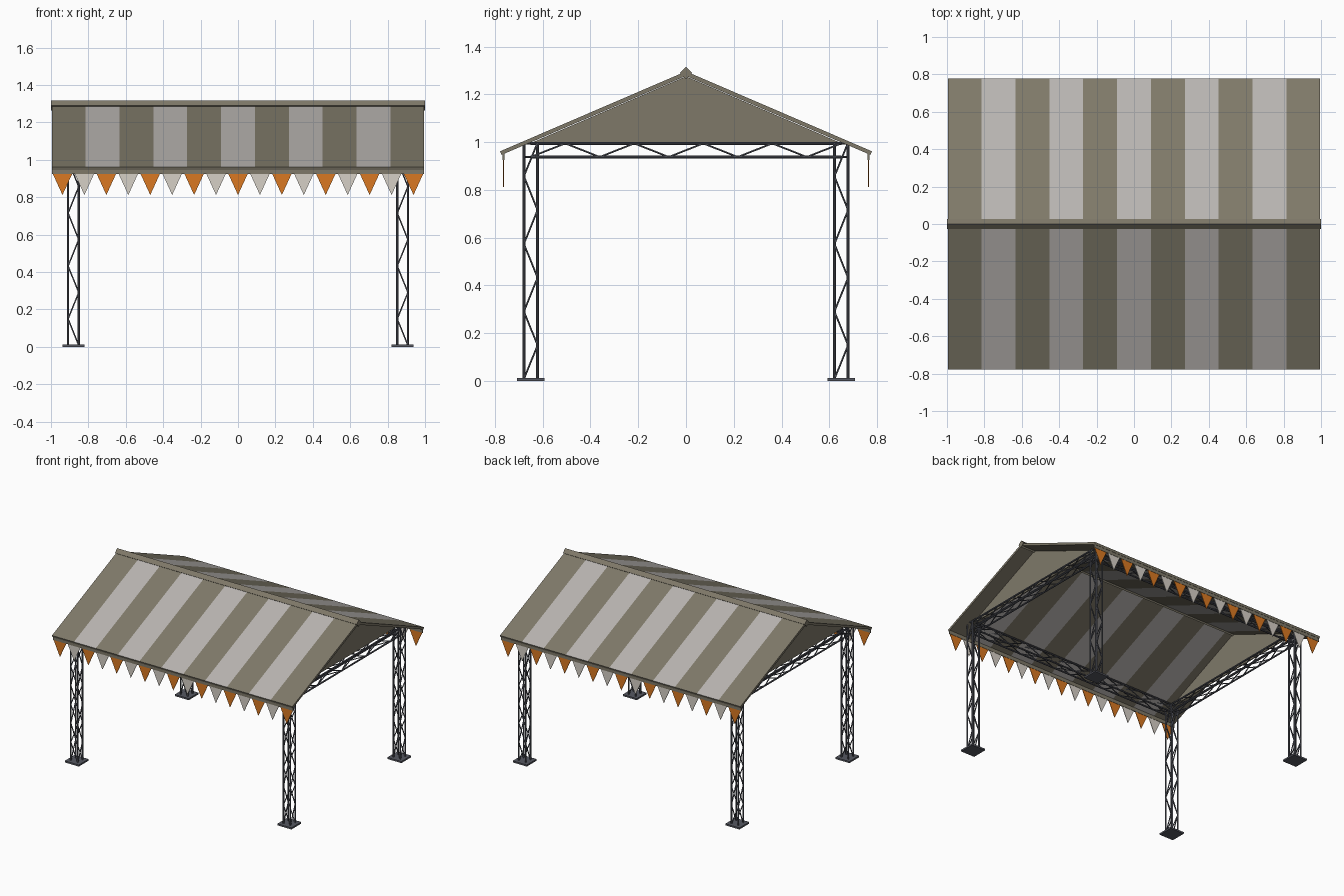
import bpy, bmesh, math
from mathutils import Vector

if "Cube" in bpy.data.objects:
    bpy.data.objects.remove(bpy.data.objects["Cube"])


def material(name, rgb):
    m = bpy.data.materials.new(name)
    lin = [((c / 255 + 0.055) / 1.055) ** 2.4 for c in rgb]
    m.diffuse_color = (*lin, 1)
    m.use_nodes = True
    m.node_tree.nodes["Principled BSDF"].inputs["Base Color"].default_value = m.diffuse_color
    return m


BROWN = material("olive canvas", (127, 121, 105))
PALE = material("pale canvas", (184, 180, 177))
STEEL = material("dark steel", (86, 88, 97))
ORANGE = material("orange flag", (218, 121, 34))
CREAM = material("cream flag", (214, 208, 198))


def finish(name, bm, mats):
    bmesh.ops.recalc_face_normals(bm, faces=bm.faces[:])
    me = bpy.data.meshes.new(name)
    bm.to_mesh(me)
    bm.free()
    for m in mats:
        me.materials.append(m)
    ob = bpy.data.objects.new(name, me)
    bpy.context.collection.objects.link(ob)
    return ob


def box(bm, center, size):
    vs = bmesh.ops.create_cube(bm, size=1)["verts"]
    for v in vs:
        v.co = Vector(center) + Vector([a * b for a, b in zip(v.co, size)])


def prism(bm, loop, shift):
    """Closed solid from a planar loop moved along a vector."""
    a = [bm.verts.new(p) for p in loop]
    b = [bm.verts.new(Vector(p) + Vector(shift)) for p in loop]
    n = len(a)
    bm.faces.new(a)
    bm.faces.new(b[::-1])
    for i in range(n):
        bm.faces.new((a[i], b[i], b[(i + 1) % n], a[(i + 1) % n]))


def tube(bm, a, b, r, sides):
    d = b - a
    vs = bmesh.ops.create_cone(bm, cap_ends=True, segments=sides,
                               radius1=r, radius2=r, depth=d.length)["verts"]
    q = d.to_track_quat('Z', 'Y')
    for v in vs:
        v.co = q @ v.co + (a + b) / 2


def lattice(bm, a, b, u, v, steps):
    """Box truss from a to b: four chords and a zigzag on each side."""
    a, b = Vector(a), Vector(b)
    h = 0.0285
    u, v = Vector(u) * h, Vector(v) * h
    for s in (-1, 1):
        for t in (-1, 1):
            tube(bm, a + u * s + v * t, b + u * s + v * t, 0.006, 8)
    for i in range(steps):
        p, q = a.lerp(b, i / steps), a.lerp(b, (i + 1) / steps)
        k = 1 if i % 2 == 0 else -1
        for s in (-1, 1):
            tube(bm, p + u * k + v * s, q - u * k + v * s, 0.0037, 6)
            tube(bm, p - v * k + u * s, q + v * k + u * s, 0.0037, 6)


LX, LY = 0.88, 0.65      # leg positions
TZ = 0.966               # centre height of the roof trusses
X, Y, Z = (1, 0, 0), (0, 1, 0), (0, 0, 1)

# Legs with foot plates
for sx, nx in ((-1, "left"), (1, "right")):
    for sy, ny in ((-1, "front"), (1, "back")):
        bm = bmesh.new()
        lattice(bm, (sx * LX, sy * LY, 0.008), (sx * LX, sy * LY, 0.998), X, Y, 7)
        finish(f"{ny}_{nx}_leg", bm, [STEEL])
        bm = bmesh.new()
        box(bm, (sx * LX, sy * LY, 0.006), (0.116, 0.116, 0.012))
        finish(f"{ny}_{nx}_foot_plate", bm, [STEEL])

# Trusses joining the leg tops
for s, side, end in ((-1, "front", "left"), (1, "back", "right")):
    bm = bmesh.new()
    lattice(bm, (-LX, s * LY, TZ), (LX, s * LY, TZ), Y, Z, 12)
    finish(f"{side}_truss", bm, [STEEL])
    bm = bmesh.new()
    lattice(bm, (s * LX, -LY, TZ), (s * LX, LY, TZ), X, Z, 9)
    finish(f"{end}_truss", bm, [STEEL])

# Striped canvas roof: inverted V section swept through the stripe seams
SLOPE, APEX, EAVE, HALF = 0.43, 1.296, 0.778, 0.995
section = [(-EAVE, APEX - SLOPE * EAVE), (0, APEX), (EAVE, APEX - SLOPE * EAVE),
           (EAVE - 0.006, APEX - SLOPE * EAVE - 0.015), (0, APEX - 0.019),
           (-EAVE + 0.006, APEX - SLOPE * EAVE - 0.015)]
STRIPES = 11
bm = bmesh.new()
rings = [[bm.verts.new((-HALF + 2 * HALF * i / STRIPES, y, z)) for y, z in section]
         for i in range(STRIPES + 1)]
for i in range(STRIPES):
    for j in range(6):
        k = (j + 1) % 6
        f = bm.faces.new((rings[i][j], rings[i][k], rings[i + 1][k], rings[i + 1][j]))
        f.material_index = 0 if j in (2, 5) else i % 2   # eave edges stay olive
for r in (rings[0], rings[-1]):
    bm.faces.new((r[0], r[1], r[4], r[5]))
    bm.faces.new((r[1], r[2], r[3], r[4]))
finish("canvas_roof", bm, [BROWN, PALE])

# Ridge cap: square bar turned on its edge
bm = bmesh.new()
d, rz = 0.026, 1.29
prism(bm, [(-1, 0, rz - d), (-1, d, rz), (-1, 0, rz + d), (-1, -d, rz)], (2, 0, 0))
finish("ridge_cap", bm, [BROWN])

# Gable panels
for s, end in ((-1, "left"), (1, "right")):
    bm = bmesh.new()
    top, low = APEX - 0.021, 0.996
    w = (top - low) / SLOPE
    prism(bm, [(s * LX - 0.004, -w, low), (s * LX - 0.004, w, low),
               (s * LX - 0.004, 0, top)], (0.008, 0, 0))
    finish(f"{end}_gable", bm, [BROWN])

# Eave bands and bunting
FLAGS, STEP, FY = 17, 0.1173, 0.764
for s, side in ((-1, "front"), (1, "back")):
    bm = bmesh.new()
    box(bm, (0, s * FY, 0.939), (2 * HALF, 0.008, 0.028))
    finish(f"{side}_eave_band", bm, [BROWN])
    for first, mat, label in ((0, ORANGE, "orange"), (1, CREAM, "cream")):
        bm = bmesh.new()
        for i in range(first, FLAGS, 2):
            x = (i - (FLAGS - 1) / 2) * STEP
            y = s * FY - 0.002
            prism(bm, [(x - 0.054, y, 0.93), (x + 0.054, y, 0.93), (x, y, 0.812)],
                  (0, 0.004, 0))
        finish(f"{side}_{label}_flags", bm, [mat])
